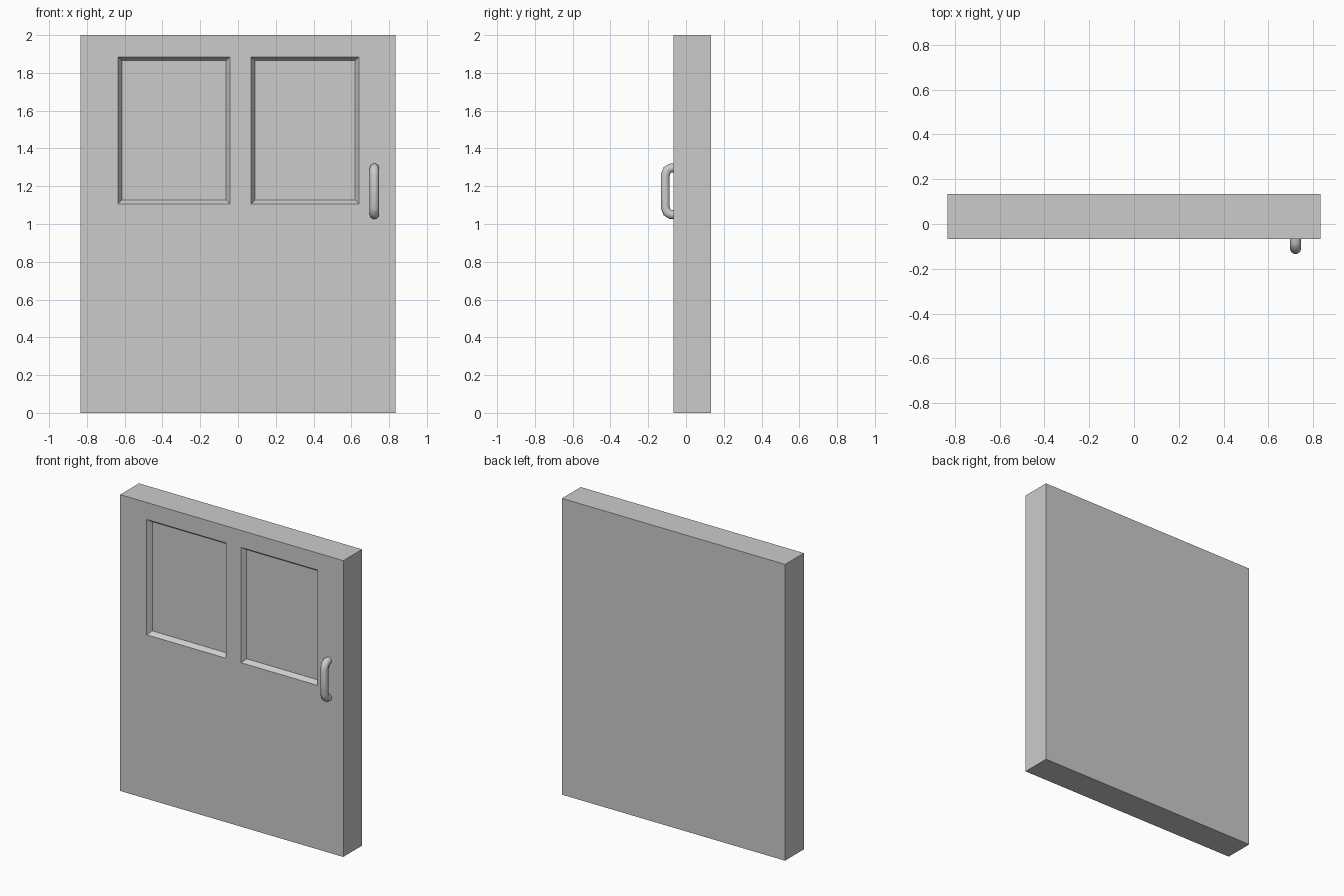
import bpy, bmesh

if "Cube" in bpy.data.objects:
    bpy.data.objects.remove(bpy.data.objects["Cube"])

FRONT, BACK = -0.067, 0.133


def add(name, bm):
    mesh = bpy.data.meshes.new(name)
    bm.to_mesh(mesh)
    bm.free()
    obj = bpy.data.objects.new(name, mesh)
    bpy.context.collection.objects.link(obj)
    return obj


# Door slab: front grid whose two upper cells become recessed panels
xs = [-0.833, -0.635, -0.042, 0.07, 0.64, 0.833]
zs = [0, 1.107, 1.885, 2]
bm = bmesh.new()
grid = [[bm.verts.new((x, FRONT, z)) for z in zs] for x in xs]
for i in range(len(xs) - 1):
    for j in range(len(zs) - 1):
        bm.faces.new((grid[i][j], grid[i + 1][j], grid[i + 1][j + 1], grid[i][j + 1]))
ext = bmesh.ops.extrude_face_region(bm, geom=bm.faces[:])
for v in ext["geom"]:
    if isinstance(v, bmesh.types.BMVert):
        v.co.y = BACK
bmesh.ops.recalc_face_normals(bm, faces=bm.faces[:])

# Panels with sloped borders
panels = []
for f in bm.faces:
    c = f.calc_center_median()
    if abs(c.y - FRONT) < 1e-4 and zs[1] < c.z < zs[2] and (xs[1] < c.x < xs[2] or xs[3] < c.x < xs[4]):
        panels.append(f)
bmesh.ops.inset_individual(bm, faces=panels, thickness=0.029, depth=-0.03)
add("door_slab", bm)

# Pull handle: round bar bent at both ends, mirrored about its middle
mid = 1.173
half = [(-0.055, 0.123), (-0.082, 0.123), (-0.1, 0.112), (-0.11, 0.085)]
path = [(y, mid + d) for y, d in half] + [(y, mid - d) for y, d in reversed(half)]
curve = bpy.data.curves.new("handle", "CURVE")
curve.dimensions = "3D"
curve.bevel_depth = 0.025
curve.bevel_resolution = 3
curve.use_fill_caps = True
spline = curve.splines.new("POLY")
spline.points.add(len(path) - 1)
for p, (y, z) in zip(spline.points, path):
    p.co = (0.722, y, z, 1)
spline.use_smooth = True
handle = bpy.data.objects.new("handle", curve)
bpy.context.collection.objects.link(handle)
